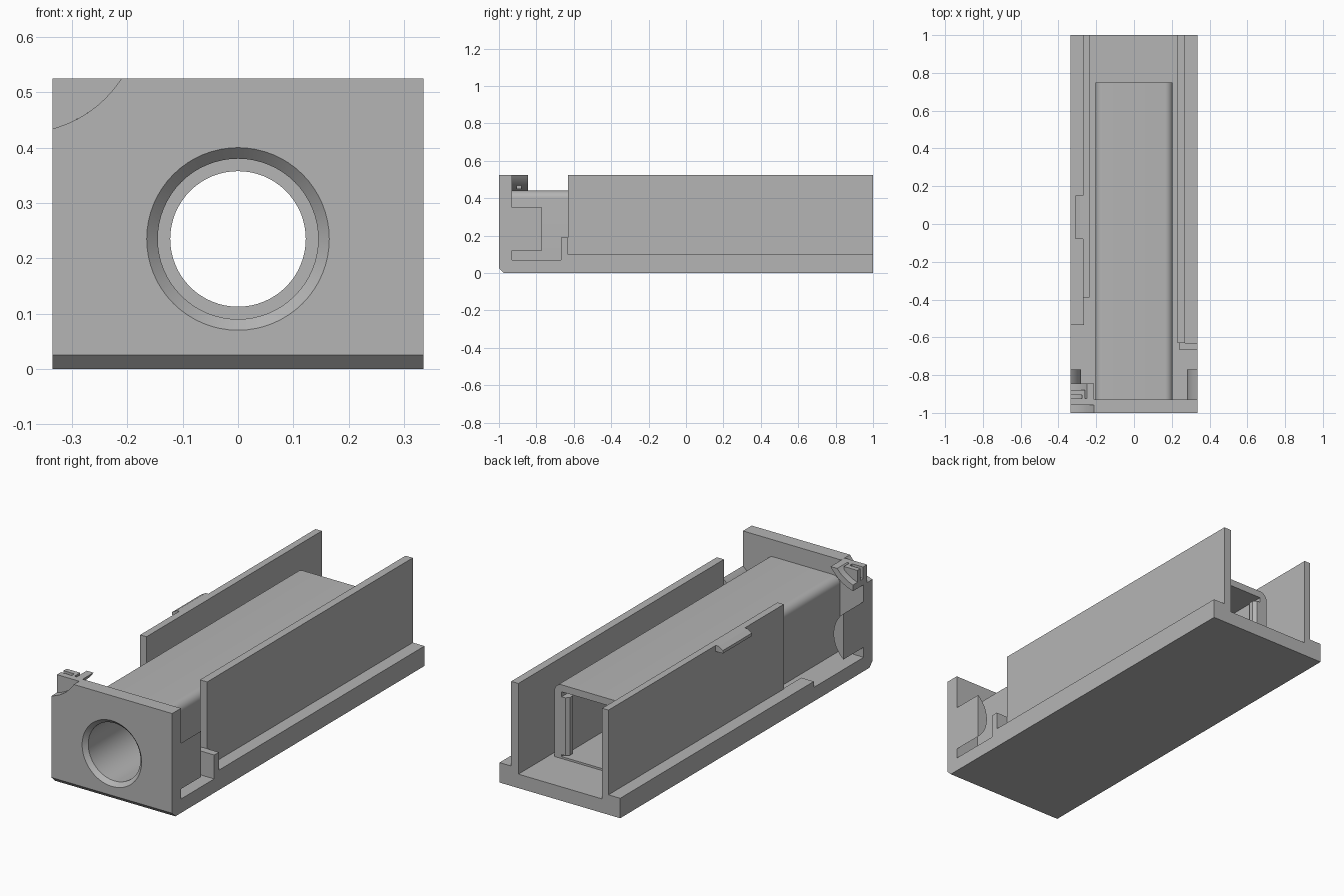
import bpy, bmesh
from math import sin, cos, radians, pi
from mathutils import Matrix

old = bpy.data.objects.get("Cube")
if old:
    bpy.data.objects.remove(old, do_unlink=True)

grey = bpy.data.materials.new("plain grey")
grey.use_nodes = True
grey.diffuse_color = (0.46, 0.46, 0.46, 1)
grey.node_tree.nodes["Principled BSDF"].inputs["Base Color"].default_value = (0.46, 0.46, 0.46, 1)


def finish(name, bm):
    bmesh.ops.recalc_face_normals(bm, faces=bm.faces)
    mesh = bpy.data.meshes.new(name)
    bm.to_mesh(mesh)
    bm.free()
    mesh.materials.append(grey)
    obj = bpy.data.objects.new(name, mesh)
    bpy.context.collection.objects.link(obj)
    return obj


def prism(name, pts, y0, y1):
    """Extrude an (x, z) outline along y."""
    bm = bmesh.new()
    face = bm.faces.new([bm.verts.new((x, y0, z)) for x, z in pts])
    ext = bmesh.ops.extrude_face_region(bm, geom=[face])["geom"]
    for v in ext:
        if isinstance(v, bmesh.types.BMVert):
            v.co.y = y1
    return finish(name, bm)


def block(name, x0, x1, y0, y1, z0, z1):
    return prism(name, [(x0, z0), (x1, z0), (x1, z1), (x0, z1)], y0, y1)


def arc(cx, cz, r, a0, a1, n=12):
    angles = [radians(a0 + (a1 - a0) * i / n) for i in range(n + 1)]
    return [(cx + r * cos(a), cz + r * sin(a)) for a in angles]


def tube(name, r0, r1, y0, y1, cx=0, cz=0.235):
    """Cylinder or cone along y, radius r0 at y0 and r1 at y1."""
    bm = bmesh.new()
    place = Matrix.Translation((cx, (y0 + y1) / 2, cz)) @ Matrix.Rotation(-pi / 2, 4, "X")
    bmesh.ops.create_cone(bm, cap_ends=True, segments=64, radius1=r0, radius2=r1,
                          depth=y1 - y0, matrix=place)
    return finish(name, bm)


def cut(obj, cutter):
    mod = obj.modifiers.new("cut", "BOOLEAN")
    mod.operation, mod.solver, mod.object = "DIFFERENCE", "EXACT", cutter
    bpy.context.view_layer.objects.active = obj
    bpy.ops.object.modifier_apply(modifier=mod.name)
    bpy.data.objects.remove(cutter, do_unlink=True)


def smooth(obj):
    bpy.ops.object.select_all(action="DESELECT")
    obj.select_set(True)
    bpy.context.view_layer.objects.active = obj
    bpy.ops.object.shade_smooth_by_angle(angle=radians(25))


W = 0.335

# Base slab with raised side rails
block("base", -W, W, -0.95, 1, 0, 0.07)
block("rail_left", 0.23, W, -0.63, 1, 0.06, 0.10)
block("rail_right", -W, -0.265, -0.535, 1, 0.06, 0.10)
block("rail_stop", 0.24, W, -0.667, -0.63, 0.06, 0.19)

# Side walls
block("wall_left", 0.23, 0.27, -0.63, 1, 0.06, 0.525)
block("wall_right", -0.27, -0.235, -0.39, 1, 0.06, 0.525)
prism("wall_catch", [(-0.26, 0.525), (-0.285, 0.525), (-0.31, 0.51), (-0.31, 0.495), (-0.26, 0.495)],
      -0.08, 0.15)

# Front plate: chamfered bottom edge, bored centre, arc-cut corner
plate = block("front_plate", -W, W, -1, -0.93, 0, 0.525)
bm = bmesh.new()
bm.from_mesh(plate.data)
edges = [e for e in bm.edges if all(v.co.y < -0.99 and v.co.z < 0.01 for v in e.verts)]
bmesh.ops.bevel(bm, geom=edges, offset=0.025, segments=1, affect="EDGES")
bm.to_mesh(plate.data)
bm.free()
cut(plate, tube("bore_cutter", 0.145, 0.145, -1.1, -0.8))
cut(plate, tube("chamfer_cutter", 0.185, 0.145, -1.02, -0.98))
cx, cz, R = -0.39, 0.64, 0.213
cut(plate, tube("corner_cutter", R, R, -1.1, -0.8, cx, cz))
smooth(plate)

# Long housing: rounded top edges, deep bore, narrower stop, open rear chamber
r = 0.04
outline = [(-0.205, 0.06), (0.205, 0.06)]
outline += arc(0.205 - r, 0.44 - r, r, 0, 90, 8) + arc(-0.205 + r, 0.44 - r, r, 90, 180, 8)
housing = prism("housing", outline, -0.935, 0.75)
cut(housing, tube("bore_cutter", 0.145, 0.145, -1.1, 0.3))
cut(housing, tube("stop_cutter", 0.1225, 0.1225, 0.2, 0.5))
cut(housing, block("chamber_cutter", -0.165, 0.165, 0.34, 0.9, 0.08, 0.405))
smooth(housing)

# Paired parts: rear ribs and rounded side bosses
for side, s in (("left", 1), ("right", -1)):
    rib = [(0.17, 0.69), (0.145, 0.69), (0.13, 0.71), (0.13, 0.735), (0.145, 0.75), (0.17, 0.75)]
    bm = bmesh.new()
    face = bm.faces.new([bm.verts.new((s * x, y, 0.09)) for x, y in rib])
    ext = bmesh.ops.extrude_face_region(bm, geom=[face])["geom"]
    bmesh.ops.translate(bm, vec=(0, 0, 0.29),
                        verts=[v for v in ext if isinstance(v, bmesh.types.BMVert)])
    finish("rear_rib_" + side, bm)
    boss = arc(0.428, 0.235, 0.148, 129, 231, 20)
    smooth(prism("side_boss_" + side, [(s * x, z) for x, z in boss], -0.935, -0.77))

# Corner clip: web, curved strip and small tabs
outer = arc(cx, cz, R, -75, -32.7)
inner = arc(cx, cz, R - 0.03, -38.9, -72.5)
smooth(prism("clip_web", outer + [(-W, 0.525)], -0.957, -0.925))
smooth(prism("clip_strip", outer + inner, -0.93, -0.845))
block("clip_tab", -W, -0.265, -0.905, -0.88, 0.45, 0.525)
block("clip_divider", -0.275, -0.26, -0.93, -0.88, 0.47, 0.525)
